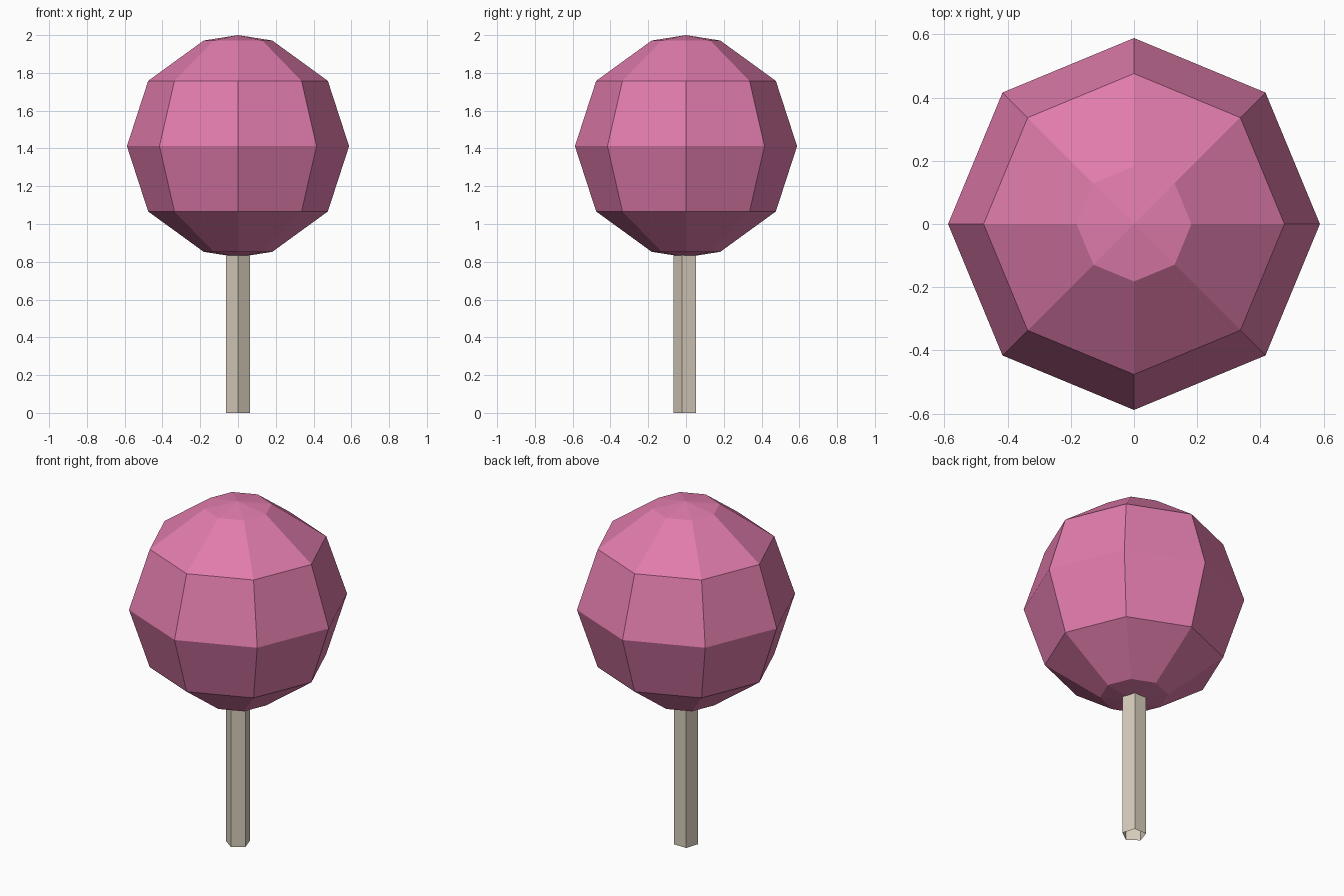
import bpy, bmesh, math

cube = bpy.data.objects.get("Cube")
if cube:
    bpy.data.objects.remove(cube, do_unlink=True)


def make_material(name, rgb):
    mat = bpy.data.materials.new(name)
    mat.use_nodes = True
    color = (*rgb, 1.0)
    mat.diffuse_color = color
    mat.node_tree.nodes["Principled BSDF"].inputs["Base Color"].default_value = color
    return mat


def lathe(name, profile, sides, start, material):
    """Turn (radius, z) points, listed bottom to top, into a flat-faced solid."""
    bm = bmesh.new()
    rings = []
    for r, z in profile:
        if r == 0:
            rings.append([bm.verts.new((0, 0, z))] * sides)
        else:
            angles = [start + i * math.tau / sides for i in range(sides)]
            rings.append([bm.verts.new((r * math.cos(a), r * math.sin(a), z)) for a in angles])
    for low, high in zip(rings, rings[1:]):
        for i in range(sides):
            j = (i + 1) % sides
            corners = [low[i], low[j], high[j], high[i]]
            bm.faces.new(list(dict.fromkeys(corners)))
    mesh = bpy.data.meshes.new(name)
    bm.to_mesh(mesh)
    bm.free()
    mesh.materials.append(material)
    obj = bpy.data.objects.new(name, mesh)
    bpy.context.collection.objects.link(obj)
    return obj


pink = make_material("candy pink", (0.75, 0.20, 0.41))
cream = make_material("stick cream", (0.68, 0.61, 0.50))

# Candy ball: eight-sided, with rings at equal latitude steps and small polar caps
radius, centre = 0.588, 1.412
latitudes = [math.radians(a) for a in (-72, -36, 0, 36, 72)]
ball = [(radius * math.cos(a), centre + radius * math.sin(a)) for a in latitudes]
ball = [(0, centre - radius)] + ball + [(0, centre + radius)]
lathe("candy_ball", ball, 8, 0, pink)

# Stick: five-sided tube, open at the bottom, with one edge facing forward
lathe("stick", [(0.066, 0), (0.066, 0.87)], 5, -math.pi / 2, cream)
